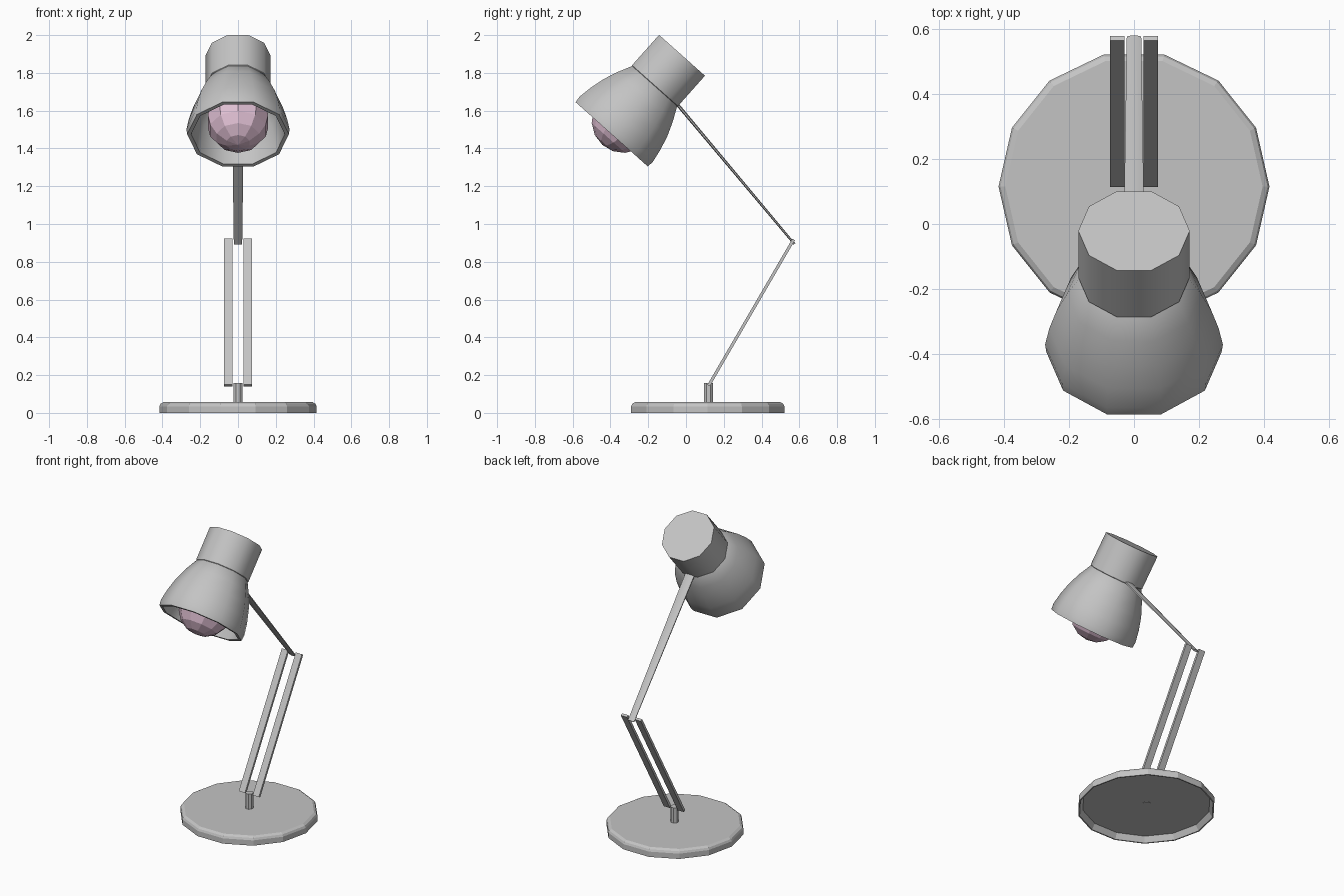
import bpy, bmesh, math
from mathutils import Matrix, Vector

if "Cube" in bpy.data.objects:
    bpy.data.objects.remove(bpy.data.objects["Cube"], do_unlink=True)


def material(name, color):
    m = bpy.data.materials.new(name)
    m.use_nodes = True
    m.diffuse_color = (*color, 1)
    m.node_tree.nodes["Principled BSDF"].inputs["Base Color"].default_value = (*color, 1)
    return m


GREY = material("satin grey", (0.55, 0.55, 0.55))
PINK = material("pale pink glass", (0.74, 0.52, 0.65))


def finish(name, bm, mat, matrix=Matrix(), angle=0):
    bmesh.ops.recalc_face_normals(bm, faces=bm.faces)
    mesh = bpy.data.meshes.new(name)
    bm.to_mesh(mesh)
    bm.free()
    mesh.transform(matrix)
    mesh.materials.append(mat)
    obj = bpy.data.objects.new(name, mesh)
    bpy.context.collection.objects.link(obj)
    if angle:
        mesh.shade_smooth()
        mesh.set_sharp_from_angle(angle=math.radians(angle))
    return obj


def lathe(name, profile, sides, mat, matrix=Matrix(), angle=0):
    """Turn (radius, height) points around z, closing both ends."""
    bm = bmesh.new()
    rings = []
    for r, h in profile:
        rings.append([bm.verts.new((r * math.cos(a), r * math.sin(a), h))
                      for a in (math.tau * i / sides for i in range(sides))])
    for low, high in zip(rings, rings[1:]):
        for i in range(sides):
            j = (i + 1) % sides
            bm.faces.new((low[i], low[j], high[j], high[i]))
    bm.faces.new(rings[0])
    bm.faces.new(rings[-1])
    return finish(name, bm, mat, matrix, angle)


def along(start, end):
    """Frame at start whose z axis points to end, keeping x level."""
    z = (end - start).normalized()
    x = Vector((1, 0, 0))
    rot = Matrix((x, z.cross(x), z)).transposed().to_4x4()
    return Matrix.Translation(start) @ rot


# Base disc, hollow underneath with a bevelled top edge, and the post through it
foot = Matrix.Translation((0, 0.115, 0))
lathe("base", [(0.388, 0.036), (0.408, 0), (0.416, 0), (0.416, 0.035), (0.41, 0.048),
               (0.395, 0.057)], 14, GREY, foot)
turn = Matrix.Rotation(math.pi / 8, 4, "Z")
lathe("post", [(0.025, 0.034), (0.025, 0.157)], 8, GREY,
      Matrix.Translation((0, 0.119, 0)) @ turn)

# Pair of flat lower arms
shoulder, elbow = Vector((0, 0.12, 0.145)), Vector((0, 0.57, 0.918))
for side, label in ((1, "left"), (-1, "right")):
    bm = bmesh.new()
    bmesh.ops.create_cube(bm, size=1)
    length = (elbow - shoulder).length
    bmesh.ops.scale(bm, vec=(0.045, 0.016, length), verts=bm.verts)
    bmesh.ops.translate(bm, vec=(side * 0.051, 0, length / 2), verts=bm.verts)
    finish("lower_arm_" + label, bm, GREY, along(shoulder, elbow))

# Tapered, flattened upper arm
hinge, neck = Vector((0, 0.574, 0.894)), Vector((0, -0.06, 1.65))
lathe("upper_arm", [(0.024, 0), (0.035, (neck - hinge).length)], 8, GREY,
      along(hinge, neck) @ Matrix.Diagonal((1, 0.27, 1, 1)) @ turn, 50)

# Lamp head: heights run from the cap top down to the open rim
top, rim = Vector((0, -0.021, 1.893)), Vector((0, -0.387, 1.482))
head = along(top, rim)
lathe("head_cap", [(0.171, 0), (0.171, 0.215), (0.15, 0.235)], 10, GREY, head, 40)
lathe("shade", [(0.145, 0.2), (0.166, 0.215), (0.205, 0.29), (0.238, 0.37), (0.26, 0.45),
                (0.273, 0.525), (0.269, 0.56), (0.248, 0.56), (0.242, 0.5),
                (0.22, 0.38), (0.15, 0.25)], 10, GREY, head, 50)

# Round faceted bulb
bm = bmesh.new()
bmesh.ops.create_uvsphere(bm, u_segments=10, v_segments=8, radius=0.168)
finish("bulb", bm, PINK, head @ Matrix.Translation((0, 0, 0.467)))
